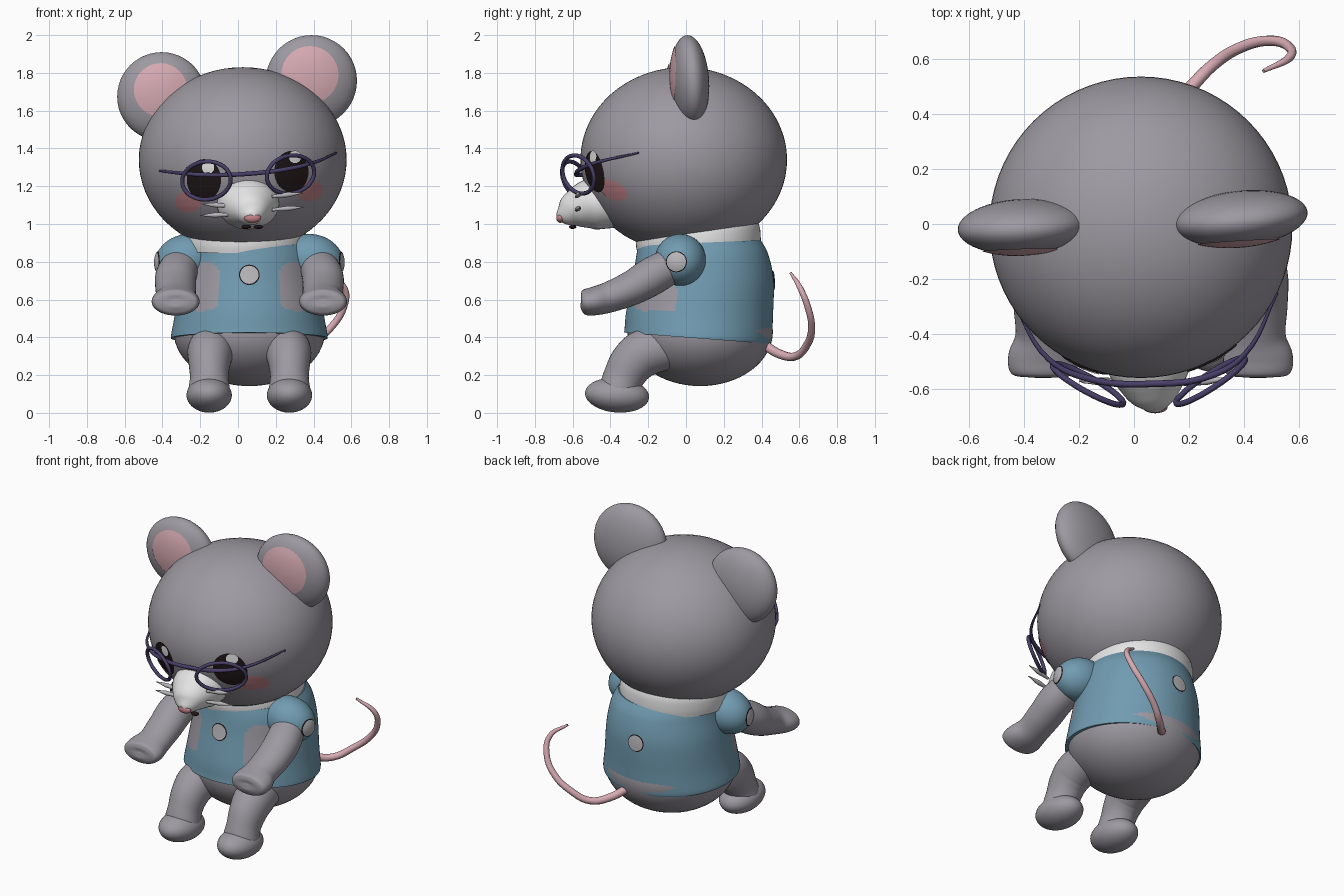
import bpy, bmesh, math
from mathutils import Vector, Matrix
from mathutils.bvhtree import BVHTree

if "Cube" in bpy.data.objects:
    bpy.data.objects.remove(bpy.data.objects["Cube"])

def material(name, r, g, b):
    m = bpy.data.materials.new(name)
    m.diffuse_color = (r, g, b, 1)
    m.use_nodes = True
    m.node_tree.nodes["Principled BSDF"].inputs["Base Color"].default_value = m.diffuse_color
    return m

GREY = material("grey fur", .34, .32, .36)
BLUE = material("shirt blue", .165, .33, .44)
WHITE = material("white", .78, .78, .78)
PINK = material("soft pink", .68, .41, .45)
ROSE = material("rose", .55, .23, .25)
BLACK = material("black", .014, .008, .009)
PURPLE = material("frame purple", .065, .05, .14)
LIGHT = material("light grey", .48, .47, .49)

CX = 0.06  # symmetry plane of the body
X, Z = Vector((1, 0, 0)), Vector((0, 0, 1))

def finish(name, bm, mat):
    """Turn a bmesh into a smooth object with one material."""
    bmesh.ops.recalc_face_normals(bm, faces=bm.faces[:])
    me = bpy.data.meshes.new(name)
    bm.to_mesh(me)
    bm.free()
    me.materials.append(mat)
    me.shade_smooth()
    me.set_sharp_from_angle(angle=math.radians(50))
    ob = bpy.data.objects.new(name, me)
    bpy.context.collection.objects.link(ob)
    return ob

def ellipsoid(name, c, r, mat, rot=(0, 0, 0), seg=48):
    bm = bmesh.new()
    R = Matrix.Rotation(rot[2], 4, 'Z') @ Matrix.Rotation(rot[1], 4, 'Y') @ Matrix.Rotation(rot[0], 4, 'X')
    M = Matrix.Translation(c) @ R @ Matrix.Diagonal((*r, 1))
    bmesh.ops.create_uvsphere(bm, u_segments=seg, v_segments=seg // 2, radius=1, matrix=M)
    return finish(name, bm, mat)

def spline(rows, n):
    """Catmull-Rom through rows of numbers."""
    out = []
    for i in range(len(rows) - 1):
        p = [rows[max(0, min(len(rows) - 1, i + k))] for k in (-1, 0, 1, 2)]
        for s in range(n):
            t = s / n
            out.append([.5 * (2*b + (c-a)*t + (2*a-5*b+4*c-d)*t*t + (3*b-a-3*c+d)*t**3)
                        for a, b, c, d in zip(*p)])
    return out + [list(rows[-1])]

def loft(name, rows, mat, axis=None, n=6, seg=40):
    """Skin elliptical rings (x, y, z, half width, half depth, tilt)."""
    bm = bmesh.new()
    rings = spline(rows, n)
    cs = [Vector(r[:3]) for r in rings]
    loops = []
    for i, r in enumerate(rings):
        t = axis or (cs[min(i + 1, len(cs) - 1)] - cs[max(i - 1, 0)]).normalized()
        u = (X - t * X.dot(t)).normalized()
        v = t.cross(u)
        loops.append([bm.verts.new(cs[i] + u * r[3] * math.cos(a) + (v * r[4] + Z * r[5]) * math.sin(a))
                      for a in (2 * math.pi * k / seg for k in range(seg))])
    for a, b in zip(loops, loops[1:]):
        for k in range(seg):
            bm.faces.new((a[k], a[(k+1) % seg], b[(k+1) % seg], b[k]))
    bm.faces.new(loops[0])
    bm.faces.new(loops[-1])
    return finish(name, bm, mat)

def wire(name, pts, radius, mat, cyclic=False, taper=None):
    """Round wire along a smooth path."""
    cu = bpy.data.curves.new(name, 'CURVE')
    cu.dimensions = '3D'
    cu.bevel_depth, cu.bevel_resolution, cu.resolution_u = radius, 3, 6
    cu.use_fill_caps = True
    sp = cu.splines.new('BEZIER')
    sp.bezier_points.add(len(pts) - 1)
    for i, (b, p) in enumerate(zip(sp.bezier_points, pts)):
        b.co = p
        b.handle_left_type = b.handle_right_type = 'AUTO'
        b.radius = taper[i] if taper else 1
    sp.use_cyclic_u = cyclic
    cu.materials.append(mat)
    ob = bpy.data.objects.new(name, cu)
    bpy.context.collection.objects.link(ob)
    bpy.ops.object.select_all(action='DESELECT')
    ob.select_set(True)
    bpy.context.view_layer.objects.active = ob
    bpy.ops.object.convert(target='MESH')
    return ob

def patch(name, target, start, d, rw, rh, mat, off=.005, rings=6, seg=32):
    """Thin oval draped on a target along direction d."""
    me = target.data
    tree = BVHTree.FromPolygons([v.co for v in me.vertices], [p.vertices[:] for p in me.polygons])
    d, start = Vector(d), Vector(start)
    side = d.cross(Z)
    bm = bmesh.new()

    def drop(a, f):
        p = start + side * rw * f * math.cos(a) + Z * rh * f * math.sin(a)
        hit, nor, _, _ = tree.ray_cast(p, d)
        if hit is None:
            hit, nor, _, _ = tree.find_nearest(p)
        return bm.verts.new(hit + (nor if nor.dot(d) < 0 else -nor) * off)

    mid = drop(0, 0)
    loops = [[drop(2 * math.pi * k / seg, j / rings) for k in range(seg)] for j in range(1, rings + 1)]
    for k in range(seg):
        m = (k + 1) % seg
        bm.faces.new((mid, loops[0][k], loops[0][m]))
        for a, b in zip(loops, loops[1:]):
            bm.faces.new((a[k], b[k], b[m], a[m]))
    ob = finish(name, bm, mat)
    if ob.data.polygons[0].normal.dot(d) > 0:
        ob.data.flip_normals()
    return ob

# Head and ears
head = ellipsoid("head", (.025, -.012, 1.34), (.55, .547, .49), GREY, seg=72)
for nm, c, r, yaw, pc, pr in (("left", (-.405, -.01, 1.675), .235, .05, (-.41, -1, 1.71), .14),
                              ("right", (.388, .02, 1.757), .243, .1, (.38, -1, 1.79), .15)):
    ear = ellipsoid(nm + "_ear", c, (r, .1, r), GREY, (.06, 0, yaw))
    patch(nm + "_inner_ear", ear, pc, (0, 1, 0), pr, pr, PINK)

# Eyes, highlights, cheeks
for nm, ex, ez, hx, hz, kx, kz in (("left", -.178, 1.235, -.155, 1.30, -.26, 1.12),
                                   ("right", .28, 1.278, .297, 1.355, .375, 1.18)):
    patch(nm + "_eye", head, (ex, -1, ez), (0, 1, 0), .09, .108, BLACK, .006)
    patch(nm + "_eye_highlight", head, (hx, -1, hz), (0, 1, 0), .032, .032, WHITE, .01)
    patch(nm + "_cheek", head, (kx, -1, kz), (0, 1, 0), .07, .056, ROSE, .004)

# Snout, nose, mouth, whiskers
loft("snout", [(.05, -.38, 1.11, .165, .13, 0), (.055, -.5, 1.105, .16, .135, 0),
               (.065, -.59, 1.078, .115, .1, 0), (.073, -.645, 1.052, .07, .062, 0),
               (.076, -.675, 1.042, .03, .025, 0), (.076, -.68, 1.04, .003, .003, 0)], WHITE)
ellipsoid("nose", (.077, -.665, 1.032), (.045, .022, .026), ROSE, seg=24)
for x in (.043, .108):
    ellipsoid("mouth_curve", (x, -.6, .985), (.026, .02, .011), BLACK, seg=16)
for a, b in (((-.04, -.57, 1.095), (-.19, -.575, 1.105)), ((-.04, -.57, 1.05), (-.2, -.57, 1.045)),
             ((.18, -.58, 1.145), (.345, -.56, 1.165)), ((.18, -.58, 1.075), (.35, -.56, 1.09))):
    a, b = Vector(a), Vector(b)
    wire("whisker", [a, (a + b) / 2, b], .014, LIGHT, taper=[.6, 1, .15])

# Glasses
for nm, c, u in (("left", (-.167, -.582, 1.23), (.128, -.068, .005)),
                 ("right", (.278, -.57, 1.262), (.125, .078, .012))):
    c, u, v = Vector(c), Vector(u), Vector((0, -.03, .1))
    wire(nm + "_lens_rim", [c + u * math.cos(k * math.pi / 6) + v * math.sin(k * math.pi / 6)
                            for k in range(12)], .011, PURPLE, cyclic=True)
wire("glasses_bar", [(-.44, -.28, 1.285), (-.31, -.49, 1.27), (-.17, -.56, 1.26), (.07, -.58, 1.267),
                     (.28, -.55, 1.295), (.4, -.475, 1.325), (.52, -.25, 1.377)], .012, PURPLE,
     taper=[.4, .8, 1, 1, 1, .8, .4])

# Lower body, shirt, collar
ellipsoid("lower_body", (CX, .075, .43), (.4, .385, .288), GREY, seg=64)
shirt = loft("shirt", [(CX, .06, .395, .415, .388, -.03), (CX, .065, .42, .413, .39, -.028),
                       (CX, .072, .52, .395, .388, -.02), (CX, .09, .7, .37, .374, 0),
                       (CX, .085, .83, .345, .35, .01), (.045, .07, .9, .325, .325, .015)],
             BLUE, axis=Z, n=12, seg=128)
shirt.data.materials.append(GREY)
for p in shirt.data.polygons:  # bare fur beside the arms
    dx, y, z = abs(p.center.x - CX), p.center.y, p.center.z
    if y < -.05 and ((dx - .3) / .145) ** 4 + ((z - .67) / .13) ** 4 < 1:
        p.material_index = 1
loft("collar", [(.03, .068, .86, .33, .325, .015), (.03, .066, .9, .335, .33, .018),
                (.028, .064, .95, .332, .328, .025), (.026, .06, .99, .32, .32, .025)], WHITE, axis=Z, seg=64)

def badge(target, start, d):
    patch("badge_rim", target, start, d, .054, .054, BLACK, .004)
    patch("badge", target, start, d, .048, .048, LIGHT, .007)

badge(shirt, (CX, -1, .73), (0, 1, 0))
badge(shirt, (.04, 1, .7), (0, -1, 0))

# Arms, sleeves, legs, feet
for nm, s in (("left", -1), ("right", 1)):
    def side(rows):
        return [(CX + s * r[0], *r[1:], 0) for r in rows]
    sleeve = ellipsoid(nm + "_sleeve", (CX + s * .335, -.03, .81), (.165, .135, .135), BLUE, (0, s * .25, 0))
    badge(sleeve, (CX + s, -.05, .8), (-s, 0, 0))
    loft(nm + "_arm", side([(.33, .03, .84, .09, .08), (.385, -.16, .735, .108, .1),
                            (.39, -.28, .665, .108, .092), (.385, -.4, .615, .105, .082),
                            (.39, -.48, .593, .126, .076), (.39, -.535, .585, .12, .068),
                            (.39, -.553, .583, .09, .045), (.39, -.557, .583, .01, .01)]), GREY)
    loft(nm + "_leg", side([(.19, -.02, .36, .11, .11), (.205, -.2, .325, .122, .125),
                            (.211, -.28, .27, .112, .12), (.2125, -.33, .19, .102, .108),
                            (.2125, -.36, .11, .108, .1), (.2125, -.37, .06, .07, .07)]), GREY)
    ellipsoid(nm + "_foot", (CX + s * .2125, -.365, .094), (.12, .17, .092), GREY, (-.08, 0, 0))

# Tail
wire("tail", [(.12, .4, .37), (.21, .5, .31), (.29, .58, .3), (.385, .64, .36), (.49, .665, .45),
              (.56, .645, .56), (.565, .605, .66), (.47, .555, .74)], .024, PINK,
     taper=[1.1, 1, .9, .85, .8, .75, .65, .3])
